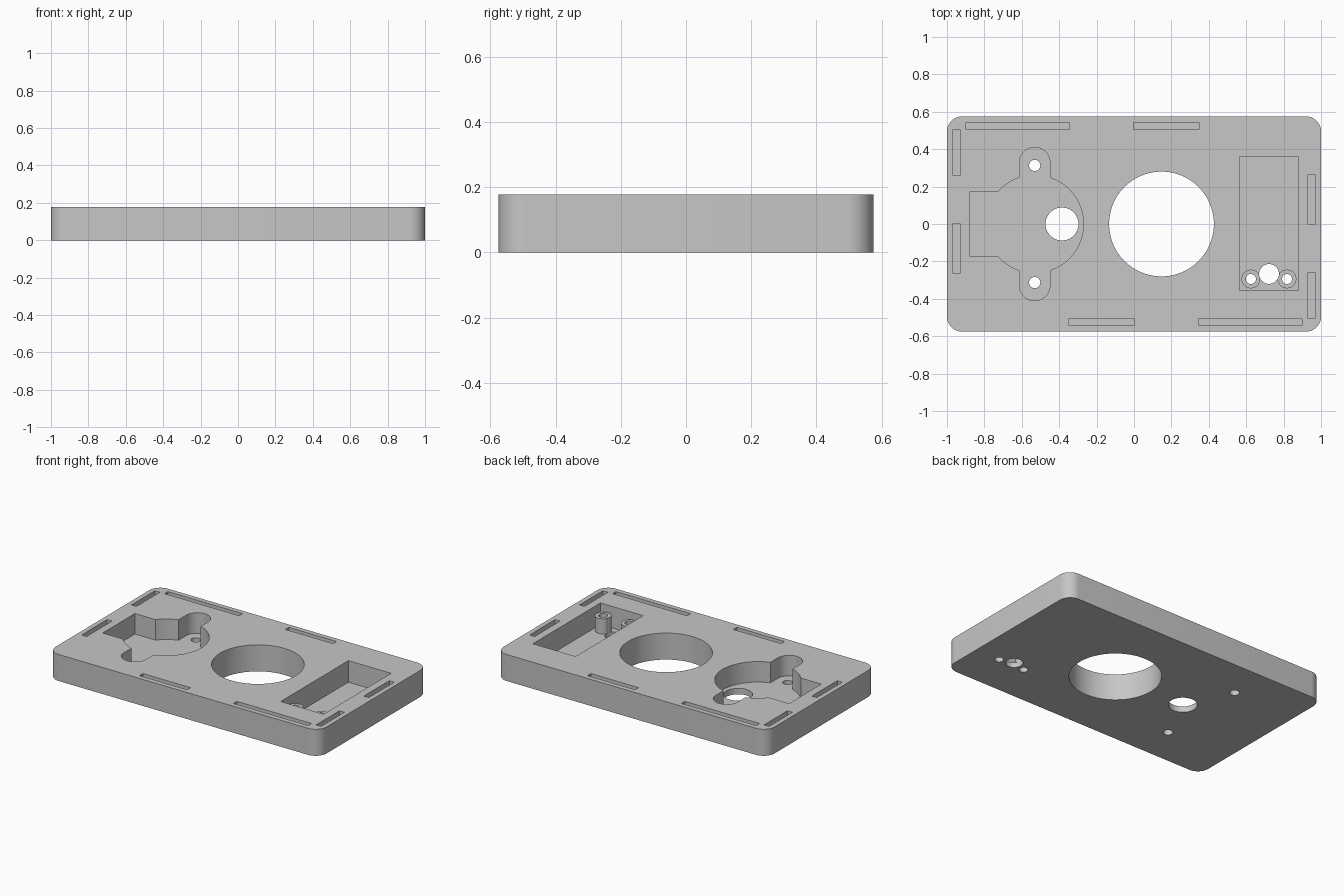
import bpy, bmesh
from math import radians, degrees, cos, sin, asin, acos

cube = bpy.data.objects.get("Cube")
if cube:
    bpy.data.objects.remove(cube, do_unlink=True)

HALF_X, HALF_Y, TOP = 1.0, 0.575, 0.177
ABOVE, BELOW = TOP + 0.1, -0.1

grey = bpy.data.materials.new("plain grey")
grey.use_nodes = True
colour = (0.57, 0.57, 0.57, 1)
grey.diffuse_color = colour
grey.node_tree.nodes["Principled BSDF"].inputs["Base Color"].default_value = colour


def arc(x, y, r, start, end, steps=24):
    """Points on an arc, angles in degrees."""
    angles = [radians(start + (end - start) * i / steps) for i in range(steps + 1)]
    return [(x + r * cos(a), y + r * sin(a)) for a in angles]


def circle(x, y, r, steps=64):
    return arc(x, y, r, 0, 360, steps)[:-1]


def rect(x0, x1, y0, y1):
    return [(x0, y0), (x1, y0), (x1, y1), (x0, y1)]


def prism(name, profile, z0, z1):
    """Extrude a counter-clockwise outline from z0 to z1."""
    bm = bmesh.new()
    face = bm.faces.new([bm.verts.new((x, y, z0)) for x, y in profile])
    ext = bmesh.ops.extrude_face_region(bm, geom=[face])
    moved = [v for v in ext["geom"] if isinstance(v, bmesh.types.BMVert)]
    bmesh.ops.translate(bm, verts=moved, vec=(0, 0, z1 - z0))
    bmesh.ops.recalc_face_normals(bm, faces=bm.faces[:])
    mesh = bpy.data.meshes.new(name)
    bm.to_mesh(mesh)
    bm.free()
    mesh.materials.append(grey)
    obj = bpy.data.objects.new(name, mesh)
    bpy.context.collection.objects.link(obj)
    return obj


def combine(target, tool, operation="DIFFERENCE"):
    """Apply a boolean to the target and remove the tool."""
    mod = target.modifiers.new("boolean", "BOOLEAN")
    mod.operation, mod.object, mod.solver = operation, tool, "EXACT"
    bpy.context.view_layer.objects.active = target
    bpy.ops.object.modifier_apply(modifier=mod.name)
    bpy.data.objects.remove(tool, do_unlink=True)


# Plate with rounded corners
R = 0.08
cx, cy = HALF_X - R, HALF_Y - R
outline = []
for i, (sx, sy) in enumerate([(1, 1), (-1, 1), (-1, -1), (1, -1)]):
    outline += arc(sx * cx, sy * cy, R, 90 * i, 90 * i + 90, 12)
plate = prism("base_plate", outline, 0, TOP)

# Round pocket with two ears and a square tail
px, pr, ear_r, ear_y, tail = -0.531, 0.261, 0.082, 0.328, 0.17
ear = degrees(acos(ear_r / pr))
side = degrees(asin(tail / pr))
pocket = [(-0.88, -tail)]
pocket += arc(px, 0, pr, 180 + side, 360 - (180 - (180 - ear)) - (180 - 2 * ear), 8)
pocket += arc(px, -ear_y, ear_r, 180, 360)
pocket += arc(px, 0, pr, -ear, ear, 40)
pocket += arc(px, ear_y, ear_r, 0, 180)
pocket += arc(px, 0, pr, 180 - ear, 180 - side, 8)
pocket += [(-0.88, tail)]
combine(plate, prism("round_pocket", pocket, 0.04, ABOVE))

# Rectangular pocket with two screw bosses
FLOOR = 0.033
combine(plate, prism("square_pocket", rect(0.564, 0.88, -0.355, 0.358), FLOOR, ABOVE))
for x in (0.625, 0.818):
    combine(plate, prism("screw_boss", circle(x, -0.294, 0.05), FLOOR - 0.015, 0.134), "UNION")

# Through holes
holes = [(0.147, 0, 0.28, 96), (-0.385, 0, 0.088, 64), (0.722, -0.267, 0.053, 48)]
holes += [(px, y, 0.03, 32) for y in (-0.313, 0.313)]
holes += [(x, -0.294, 0.027, 32) for x in (0.625, 0.818)]
for x, y, r, n in holes:
    combine(plate, prism("hole", circle(x, y, r, n), BELOW, ABOVE))

# Shallow rim slots, repeated by a half turn
slots = [(-0.897, -0.346, 0.506, 0.542), (-0.004, 0.348, 0.506, 0.542),
         (-0.968, -0.931, 0.26, 0.506), (-0.968, -0.931, -0.265, 0.003)]
for x0, x1, y0, y1 in slots:
    for box in (rect(x0, x1, y0, y1), rect(-x1, -x0, -y1, -y0)):
        combine(plate, prism("slot", box, TOP - 0.055, ABOVE))

# Smooth walls, sharp rims
bpy.ops.object.select_all(action="DESELECT")
plate.select_set(True)
bpy.context.view_layer.objects.active = plate
bpy.ops.object.shade_smooth_by_angle(angle=radians(30))
